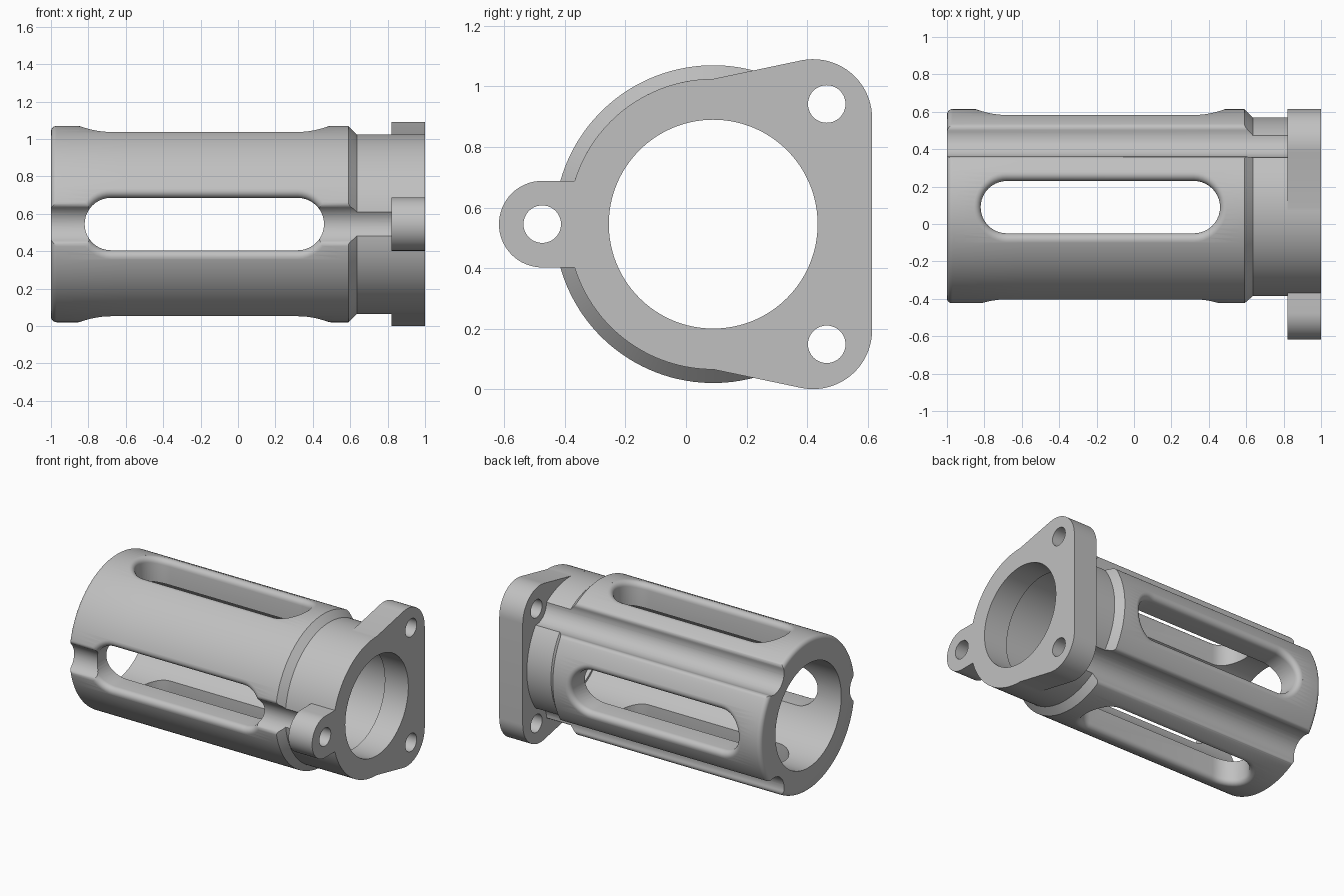
import bpy, bmesh
from math import sin, cos, pi, sqrt, atan2, acos, radians
from mathutils import Vector, Matrix

if "Cube" in bpy.data.objects:
    bpy.data.objects.remove(bpy.data.objects["Cube"])

AXIS = Vector((0, 0.09, 0.545))      # tube centre line runs along x
R, NECK, BORE, MOUTH = 0.525, 0.48, 0.36, 0.345
FILLET = 0.035
BOLTS = [(-0.565, 0), (0.375, 0.397), (0.375, -0.397)]   # (y, z) from the axis

metal = bpy.data.materials.new("plain grey")
metal.use_nodes = True
metal.diffuse_color = (0.53, 0.53, 0.53, 1)
metal.node_tree.nodes["Principled BSDF"].inputs["Base Color"].default_value = (0.53, 0.53, 0.53, 1)


def loft(name, rings, closed=False, turn=0):
    """Skin a list of rings; cap the ends unless the rings form a loop."""
    bm = bmesh.new()
    rows = [[bm.verts.new(p) for p in ring] for ring in rings]
    n = len(rows[0])
    pairs = list(zip(rows, rows[1:]))
    if closed:
        pairs.append((rows[-1], rows[0]))
    else:
        bm.faces.new(rows[0])
        bm.faces.new(rows[-1])
    for a, b in pairs:
        for i in range(n):
            j = (i + 1) % n
            bm.faces.new((a[i], a[j], b[j], b[i]))
    bmesh.ops.recalc_face_normals(bm, faces=bm.faces)
    bm.transform(Matrix.Translation(AXIS) @ Matrix.Rotation(turn, 4, 'X'))
    mesh = bpy.data.meshes.new(name)
    bm.to_mesh(mesh)
    bm.free()
    mesh.materials.append(metal)
    obj = bpy.data.objects.new(name, mesh)
    bpy.context.collection.objects.link(obj)
    return obj


def arc(cx, cy, r, start, end, steps):
    return [(cx + r * cos(start + (end - start) * i / steps),
             cy + r * sin(start + (end - start) * i / steps)) for i in range(steps + 1)]


def extrude(name, outline, x0, x1, turn=0):
    return loft(name, [[(x, y, z) for y, z in outline] for x in (x0, x1)], turn=turn)


def cut(target, cutters):
    bpy.context.view_layer.objects.active = target
    for cutter in cutters:
        cutter.hide_render = True
        mod = target.modifiers.new("cut", 'BOOLEAN')
        mod.operation = 'DIFFERENCE'
        mod.solver = 'EXACT'
        mod.object = cutter
        bpy.ops.object.modifier_apply(modifier=mod.name)
        bpy.data.objects.remove(cutter)


def smooth(obj):
    bpy.ops.object.select_all(action='DESELECT')
    obj.select_set(True)
    bpy.context.view_layer.objects.active = obj
    bpy.ops.object.shade_smooth_by_angle(angle=radians(30))


def slot_cutter(turn):
    """Stadium slot whose rim is rounded by a ball rolling on the tube."""
    half, left, right = 0.14, -0.68, 0.32
    outline = [(p, a) for cx, start in ((right, -pi / 2), (left, pi / 2))
               for p, a in zip(arc(cx, 0, half, start, start + pi, 20),
                               [start + pi * i / 20 for i in range(21)])]
    columns = []
    for (u, v), a in outline:
        out = Vector((cos(a), sin(a), 0))
        ball = Vector((u, v, 0)) + out * FILLET
        ball.z = sqrt((R - FILLET) ** 2 - ball.y ** 2)
        up = Vector((0, ball.y, ball.z)).normalized()
        angle = acos(max(-1, min(1, -out.dot(up))))
        column = [Vector((u, v, 0.1))]
        for i in range(7):
            t = i / 6
            way = (-out * sin((1 - t) * angle) + up * sin(t * angle)) / sin(angle)
            column.append(ball + way * FILLET)
        column.append(Vector((column[-1].x, column[-1].y, 0.7)))
        columns.append(column)
    return loft("slot_cutter", list(zip(*columns)), turn=turn)


def groove_cutter(y, z):
    """Bolt clearance groove with rounded lips, running the whole tube."""
    d, rho, f = sqrt(y * y + z * z), 0.11, 0.03
    bx = (d * d + (R - f) ** 2 - (rho + f) ** 2) / (2 * d)
    by = sqrt((R - f) ** 2 - bx * bx)
    lip = arc(bx, by, f, atan2(by, bx), atan2(-by, d - bx), 6)
    wall = atan2(by, bx - d)
    bottom = arc(d, 0, rho, wall, 2 * pi - wall, 20)[1:-1]
    outline = [(0.8, lip[0][1])] + lip + bottom
    outline += [(a, -b) for a, b in reversed(lip)] + [(0.8, -lip[0][1])]
    return extrude("groove_cutter", outline, -1.1, 0.9, atan2(z, y))


def hole_cutter(y, z, r, steps):
    return extrude("hole_cutter", arc(y, z, r, 0, 2 * pi, steps)[:-1], 0.7, 1.1)


# Tube with rounded rear rim, chamfered shoulder and narrower neck
profile = [(-1, BORE)] + arc(-0.97, R - 0.03, 0.03, pi, pi / 2, 6)
profile += [(-0.6, R), (-0.2, R), (0.2, R), (0.59, R), (0.635, NECK), (0.82, NECK),
            (0.82, BORE), (0.2, BORE), (-0.2, BORE), (-0.6, BORE)]
SIDES = 128
tube = loft("slotted_tube", [[(x, r * cos(a), r * sin(a)) for x, r in profile]
                             for a in [2 * pi * (i + 0.5) / SIDES for i in range(SIDES)]],
            closed=True)
cut(tube, [groove_cutter(*b) for b in BOLTS])
cut(tube, [slot_cutter(k * pi / 2) for k in range(4)])
smooth(tube)

# Mounting flange: front ear, round middle, two rounded rear corners
ear = 0.143
half = arc(BOLTS[0][0], 0, ear, pi, pi / 2, 16)
half += arc(0, 0, NECK, pi - atan2(ear, sqrt(NECK ** 2 - ear ** 2)), pi / 2, 32)
half += arc(0.33, 0.35, 0.195, radians(101), 0, 20)
outline = half + [(y, -z) for y, z in reversed(half[1:])]
flange = extrude("mounting_flange", outline, 0.82, 1)
cut(flange, [hole_cutter(0, 0, MOUTH, SIDES)] + [hole_cutter(y, z, 0.062, 40) for y, z in BOLTS])
smooth(flange)
